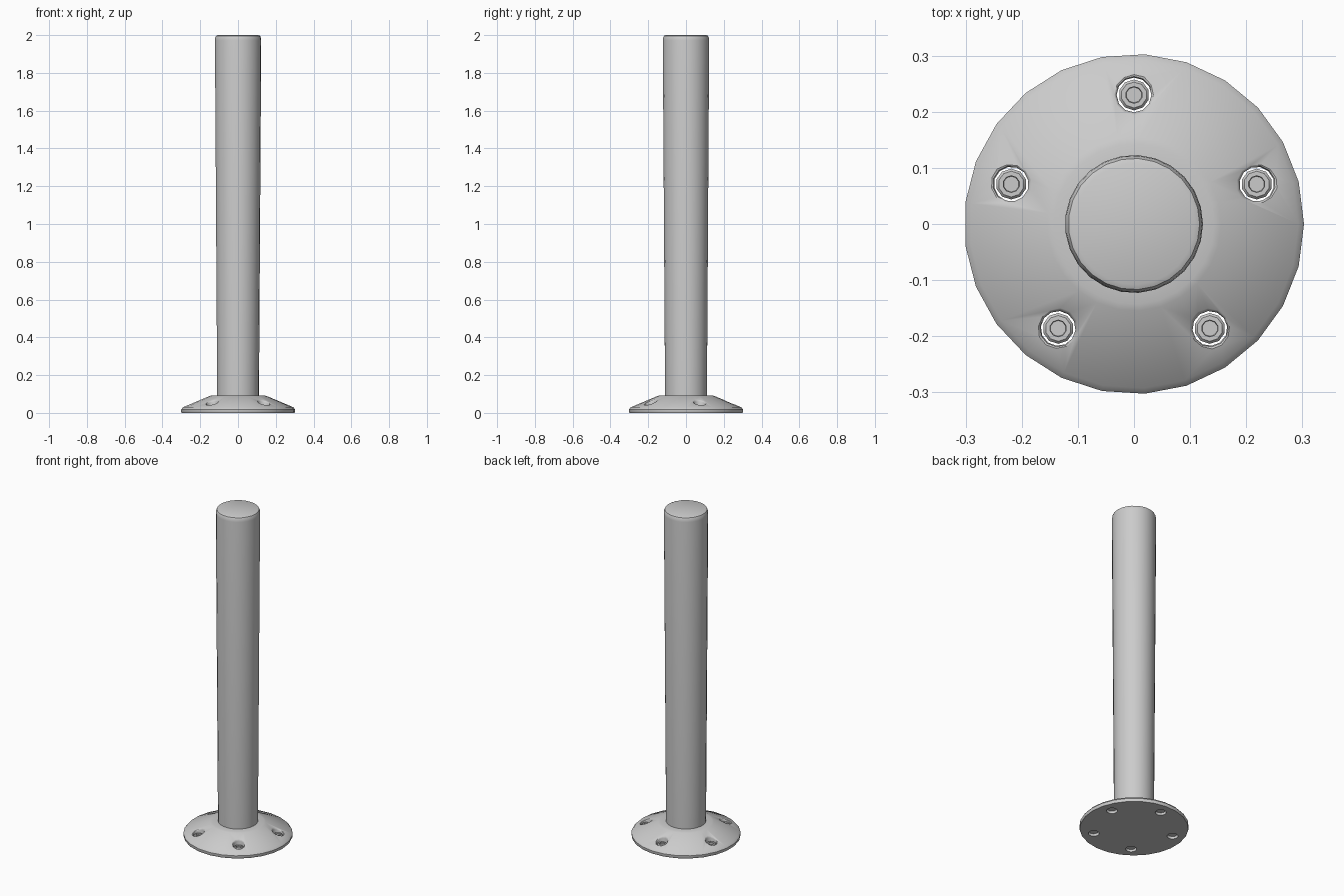
import bpy, bmesh, math
from mathutils import Matrix

if "Cube" in bpy.data.objects:
    bpy.data.objects.remove(bpy.data.objects["Cube"])

SIDES = 25
BOLTS = 5
BOLT_R = 0.23
SLOPE = (0.088 - 0.03) / (0.293 - 0.155)
SURF = 0.088 - SLOPE * (BOLT_R - 0.155)   # flange height at the bolt circle


def add_rings(bm, rings, sides, matrix=Matrix(), slope=0.0):
    """Closed solid of revolution; rings are (radius, z, tilt factor)."""
    loops = []
    for r, z, tilt in rings:
        loop = []
        for i in range(sides):
            a = 2 * math.pi * i / sides
            x, y = r * math.cos(a), r * math.sin(a)
            loop.append(bm.verts.new(matrix @ Matrix.Translation((x, y, z - tilt * slope * x)).to_translation()))
        loops.append(loop)
    for lo, hi in zip(loops, loops[1:]):
        for i in range(sides):
            j = (i + 1) % sides
            bm.faces.new((lo[i], lo[j], hi[j], hi[i]))
    bm.faces.new(loops[0][::-1])
    bm.faces.new(loops[-1])


def make_object(name, bm):
    bmesh.ops.recalc_face_normals(bm, faces=bm.faces)
    me = bpy.data.meshes.new(name)
    bm.to_mesh(me)
    bm.free()
    ob = bpy.data.objects.new(name, me)
    bpy.context.collection.objects.link(ob)
    return ob


def smooth(ob, angle=35):
    bpy.ops.object.select_all(action='DESELECT')
    ob.select_set(True)
    bpy.context.view_layer.objects.active = ob
    bpy.ops.object.shade_smooth_by_angle(angle=math.radians(angle))


def lathe(name, profile):
    bm = bmesh.new()
    add_rings(bm, [(r, z, 0) for r, z in profile], SIDES)
    return make_object(name, bm)


def bolt_circle(name, rings, sides):
    bm = bmesh.new()
    for k in range(BOLTS):
        m = Matrix.Rotation(math.radians(90 + 72 * k), 4, 'Z') @ Matrix.Translation((BOLT_R, 0, 0))
        add_rings(bm, rings, sides, m, SLOPE)
    return make_object(name, bm)


# slightly flared post with a rounded top
post = lathe("post", [(0.111, 0.085), (0.123, 1.972), (0.1215, 1.986),
                      (0.117, 1.996), (0.108, 2.0)])
smooth(post, 40)

# conical base flange
flange = lathe("base_flange", [(0.300, 0), (0.303, 0.006), (0.303, 0.018), (0.293, 0.030),
                               (0.155, 0.088), (0.143, 0.092), (0.10, 0.092)])

# through holes with softened rims that follow the slope
cutter = bolt_circle("hole_cutter", [(0.031, -0.03, 0), (0.031, SURF - 0.009, 1),
                                     (0.033, SURF - 0.003, 1), (0.038, SURF + 0.0005, 1),
                                     (0.045, SURF + 0.004, 1)], 12)
mod = flange.modifiers.new("holes", 'BOOLEAN')
mod.operation = 'DIFFERENCE'
mod.solver = 'EXACT'
mod.object = cutter
bpy.context.view_layer.objects.active = flange
bpy.ops.object.modifier_apply(modifier=mod.name)
bpy.data.objects.remove(cutter)
smooth(flange, 35)

# recessed bolts with a socketed head
bolts = bolt_circle("bolts", [(0.026, 0.012, 0), (0.0275, 0.016, 0), (0.0275, 0.036, 0),
                              (0.023, 0.041, 0), (0.015, 0.041, 0), (0.014, 0.034, 0)], 10)
smooth(bolts, 30)
